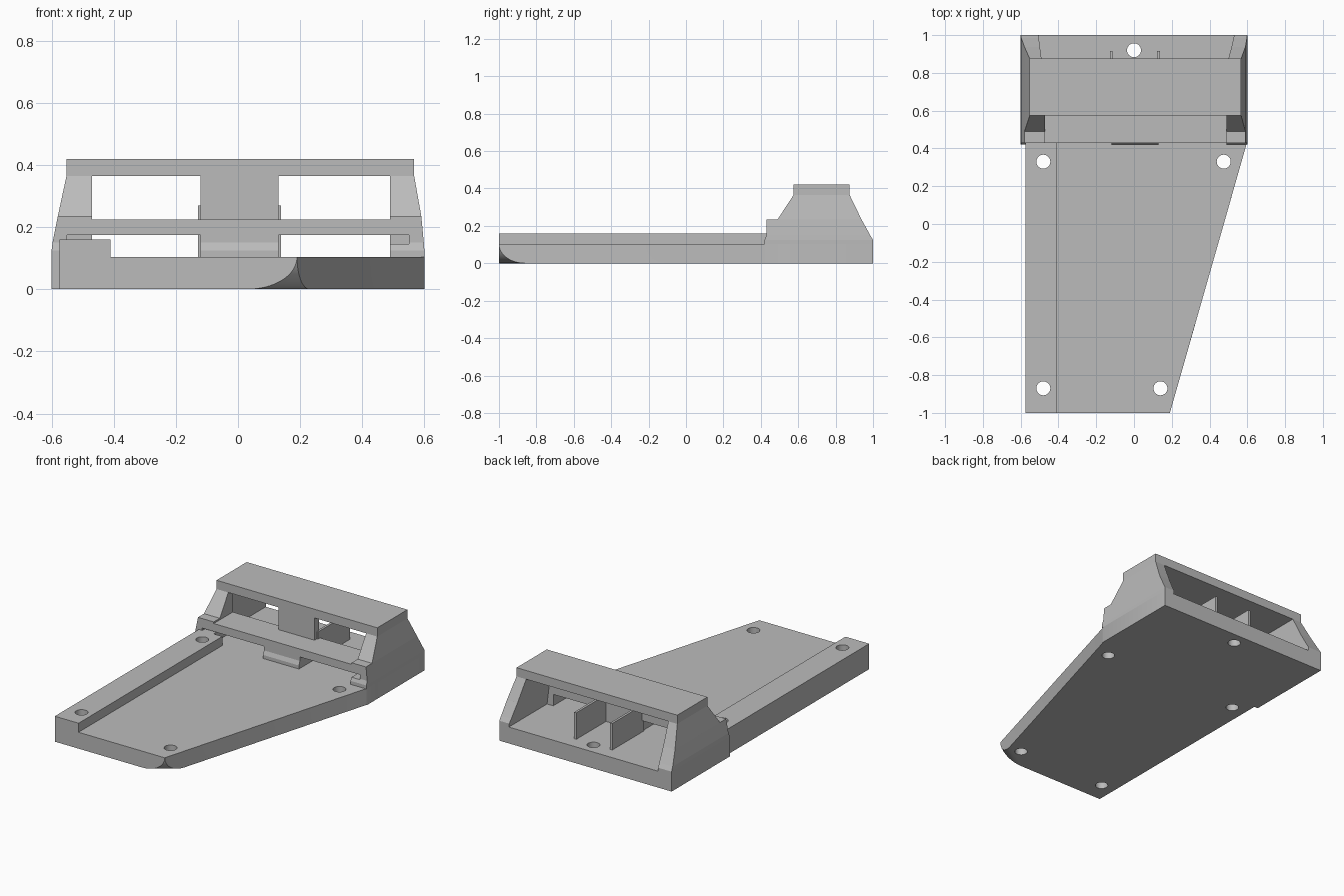
import bpy
import bmesh
from math import radians, sqrt

cube = bpy.data.objects.get("Cube")
if cube:
    bpy.data.objects.remove(cube, do_unlink=True)

grey = bpy.data.materials.new("plain grey")
grey.use_nodes = True
colour = (0.5, 0.5, 0.5, 1)
grey.diffuse_color = colour
grey.node_tree.nodes["Principled BSDF"].inputs["Base Color"].default_value = colour


def finish(name, bm):
    bmesh.ops.recalc_face_normals(bm, faces=bm.faces[:])
    mesh = bpy.data.meshes.new(name)
    bm.to_mesh(mesh)
    bm.free()
    mesh.materials.append(grey)
    obj = bpy.data.objects.new(name, mesh)
    bpy.context.collection.objects.link(obj)
    return obj


def loft(name, loops):
    """Closed solid through a stack of matching loops."""
    bm = bmesh.new()
    rings = [[bm.verts.new(p) for p in loop] for loop in loops]
    n = len(rings[0])
    for a, b in zip(rings, rings[1:]):
        for i in range(n):
            j = (i + 1) % n
            bm.faces.new((a[i], a[j], b[j], b[i]))
    bm.faces.new(rings[0])
    bm.faces.new(rings[-1])
    bmesh.ops.remove_doubles(bm, verts=bm.verts[:], dist=0.00001)
    return finish(name, bm)


def rect(x0, x1, y0, y1, z):
    return [(x0, y0, z), (x1, y0, z), (x1, y1, z), (x0, y1, z)]


def box(name, x0, x1, y0, y1, z0, z1):
    return loft(name, [rect(x0, x1, y0, y1, z0), rect(x0, x1, y0, y1, z1)])


def select_only(obj):
    bpy.ops.object.select_all(action='DESELECT')
    obj.select_set(True)
    bpy.context.view_layer.objects.active = obj


def cut(obj, cutter, keep=False):
    mod = obj.modifiers.new("cut", 'BOOLEAN')
    mod.operation = 'DIFFERENCE'
    mod.solver = 'EXACT'
    mod.object = cutter
    select_only(obj)
    bpy.ops.object.modifier_apply(modifier=mod.name)
    if not keep:
        bpy.data.objects.remove(cutter, do_unlink=True)


# Base plate with the underside rounded away at the narrow front corner
def base_loop(z):
    f = max(0.001, 1 - sqrt(1 - (1 - z / 0.103) ** 2))
    outline = [(-0.575, -1), (0.19 - 0.16 * f, -1), (0.19 + 0.04 * f, -1 + 0.14 * f),
               (0.595, 0.42), (0.6, 0.43), (0.6, 1), (-0.6, 1), (-0.6, 0.42), (-0.575, 0.42)]
    return [(x, y, z) for x, y in outline]


steps = 12
base = loft("base_plate", [base_loop(0.103 * (i / steps) ** 1.6) for i in range(steps + 1)])

# Raised rail along one side
rail = box("side_rail", -0.575, -0.41, -1, 0.43, 0.103, 0.16)

# Screw holes
for x, y in [(-0.48, -0.87), (0.14, -0.87), (-0.48, 0.33), (0.475, 0.33), (0, 0.92)]:
    bm = bmesh.new()
    bmesh.ops.create_cone(bm, cap_ends=True, segments=32, radius1=0.037, radius2=0.037, depth=1)
    bmesh.ops.translate(bm, verts=bm.verts[:], vec=(x, y, 0))
    hole = finish("hole_cutter", bm)
    if x < -0.4:
        cut(rail, hole, keep=True)
    cut(base, hole)

# Housing: tapered block, stepped at the front and sloped at the back
levels = [(0.103, 0.42, 1, -0.6, 0.6), (0.125, 0.42, 1, -0.6, 0.6),
          (0.15, 0.43, 0.985, -0.597, 0.598), (0.235, 0.43, 0.938, -0.58, 0.59),
          (0.2351, 0.49, 0.938, -0.58, 0.59), (0.365, 0.575, 0.875, -0.552, 0.567),
          (0.42, 0.575, 0.875, -0.552, 0.567)]
housing = loft("housing", [rect(x0, x1, y0, y1, z) for z, y0, y1, x0, x1 in levels])

# Hollow the housing, open to the back
cut(housing, loft("cavity_cutter", [rect(-0.51, 0.54, 0.62, 1.1, 0.05),
                                    rect(-0.49, 0.5, 0.62, 1.1, 0.365)]))

# Windows above and below the cross bar, leaving the centre column
for x0, x1 in [(-0.47, -0.12), (0.13, 0.49)]:
    cut(housing, box("window_cutter", x0, x1, 0.3, 0.7, 0.225, 0.365))
    cut(housing, box("window_cutter", x0, x1, 0.3, 0.7, 0.05, 0.175))

# Set the upper column back and notch the ends under the bar
cut(housing, box("column_cutter", -0.46, 0.48, 0.3, 0.575, 0.225, 0.365))
cut(housing, box("notch_cutter", 0.45, 0.55, 0.3, 0.49, 0.145, 0.175))
cut(housing, box("notch_cutter", -0.55, -0.45, 0.3, 0.49, 0.16, 0.175))

# Two ribs behind the column
for side, x in (("right", -0.128), ("left", 0.123)):
    box(side + "_rib", x, x + 0.015, 0.6, 0.915, 0.103, 0.27)

# Smooth only the rounded surfaces
for obj in (base, rail):
    select_only(obj)
    bpy.ops.object.shade_smooth_by_angle(angle=radians(30))
